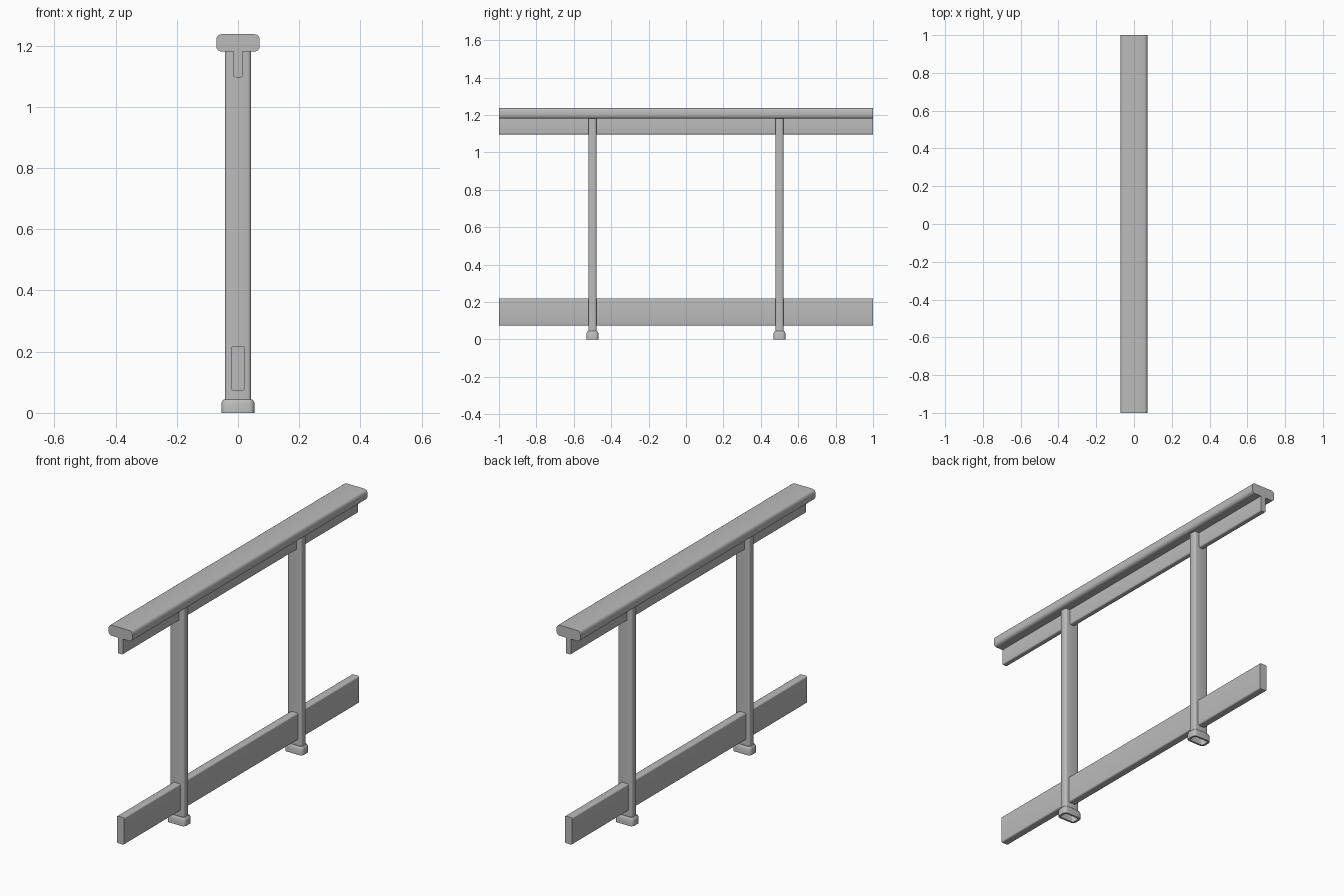
import bpy, bmesh, math

cube = bpy.data.objects.get("Cube")
if cube:
    bpy.data.objects.remove(cube, do_unlink=True)

# Single painted-metal colour
GREY = (0.5, 0.5, 0.5, 1.0)
metal = bpy.data.materials.new("grey_metal")
metal.use_nodes = True
metal.diffuse_color = GREY
metal.node_tree.nodes["Principled BSDF"].inputs["Base Color"].default_value = GREY


def rounded_rect(half_w, half_h, radius, steps=4):
    """Counter-clockwise rounded rectangle outline."""
    points = []
    for corner, (sx, sy) in enumerate([(1, 1), (-1, 1), (-1, -1), (1, -1)]):
        for i in range(steps + 1):
            a = (corner + i / steps) * math.pi / 2
            points.append((sx * (half_w - radius) + radius * math.cos(a),
                           sy * (half_h - radius) + radius * math.sin(a)))
    return points


def loft(name, rings, caps=False, closed=False):
    """Skin matching rings of points into one object."""
    bm = bmesh.new()
    loops = [[bm.verts.new(p) for p in ring] for ring in rings]
    pairs = list(zip(loops, loops[1:]))
    if closed:
        pairs.append((loops[-1], loops[0]))
    for low, high in pairs:
        n = len(low)
        for i in range(n):
            j = (i + 1) % n
            bm.faces.new((low[i], low[j], high[j], high[i]))
    if caps:
        bm.faces.new(loops[0][::-1])
        bm.faces.new(loops[-1])
    bmesh.ops.recalc_face_normals(bm, faces=bm.faces)
    mesh = bpy.data.meshes.new(name)
    bm.to_mesh(mesh)
    bm.free()
    mesh.materials.append(metal)
    for face in mesh.polygons:
        face.use_smooth = True
    mesh.set_sharp_from_angle(angle=math.radians(30))
    obj = bpy.data.objects.new(name, mesh)
    bpy.context.collection.objects.link(obj)
    return obj


def beam(name, half_w, z_low, z_high, radius):
    """Full-length bar running front to back."""
    mid, half_h = (z_low + z_high) / 2, (z_high - z_low) / 2
    outline = rounded_rect(half_w, half_h, radius)
    loft(name, [[(x, y, mid + z) for x, z in outline] for y in (-1, 1)], caps=True)


def upright_ring(y, z, half_x, half_y, radius):
    return [(px, y + py, z) for px, py in rounded_rect(half_x, half_y, radius)]


# Horizontal bars
beam("handrail", 0.071, 1.18, 1.237, 0.018)
beam("upper_rail", 0.015, 1.096, 1.19, 0.007)
beam("toe_board", 0.022, 0.073, 0.219, 0.008)

# Posts with hollow collar feet
for side, y in (("front", -0.5), ("back", 0.5)):
    loft(side + "_post", [upright_ring(y, z, 0.043, 0.022, 0.012)
                          for z in (0.012, 1.182)])
    collar = [(0.0, 0.043, 0.022, 0.012), (0.0, 0.054, 0.032, 0.018),
              (0.031, 0.054, 0.032, 0.018), (0.039, 0.051, 0.029, 0.016),
              (0.044, 0.046, 0.025, 0.013), (0.044, 0.043, 0.022, 0.012)]
    loft(side + "_foot", [upright_ring(y, *ring) for ring in collar], closed=True)
